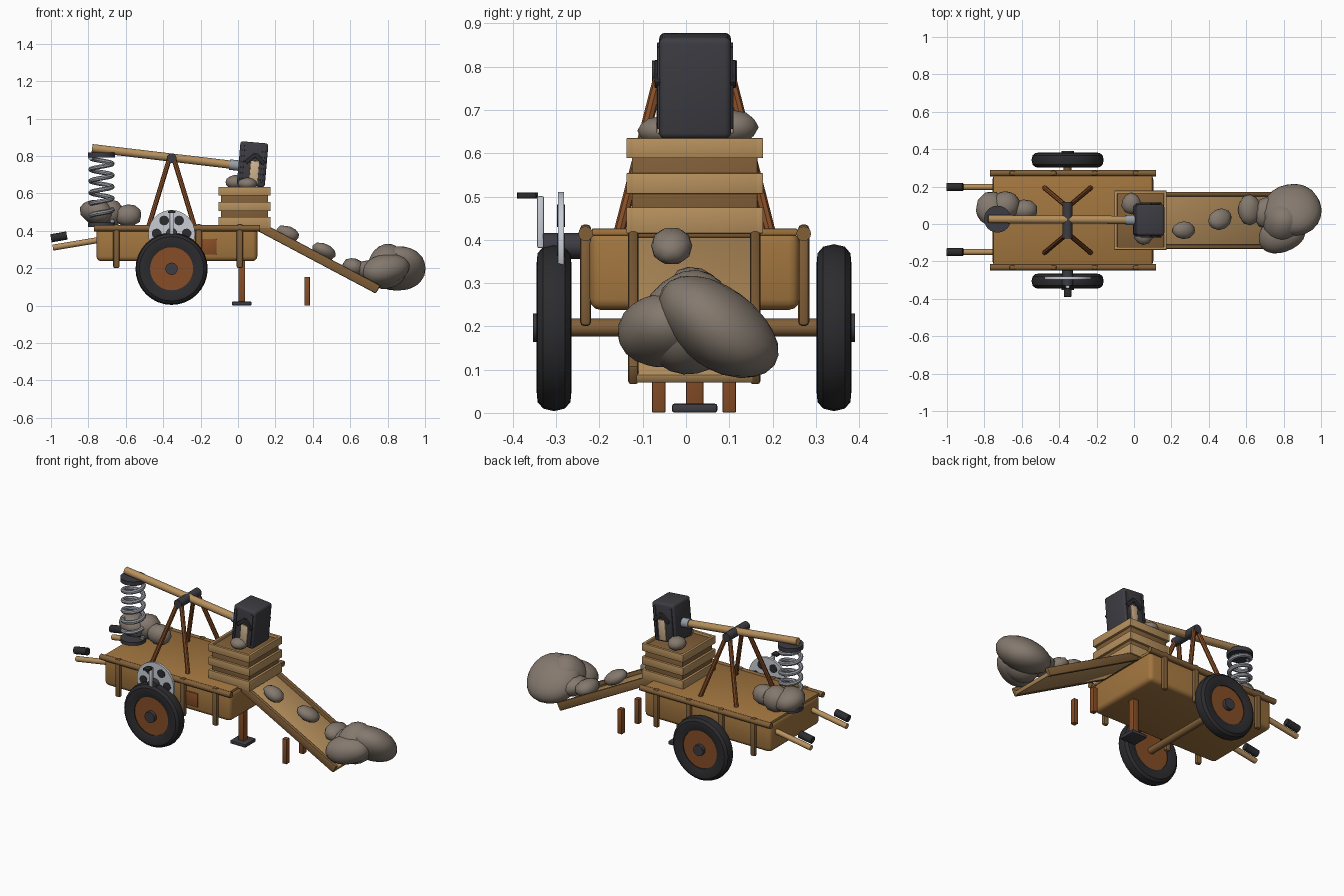
import bpy, bmesh, math, random
from mathutils import Vector, Matrix, Euler

if "Cube" in bpy.data.objects:
    bpy.data.objects.remove(bpy.data.objects["Cube"])

random.seed(4)
CY = 0.02  # centre line of the cart in y


def mat(name, r, g, b):
    m = bpy.data.materials.new(name)
    m.diffuse_color = (r, g, b, 1)
    m.use_nodes = True
    m.node_tree.nodes["Principled BSDF"].inputs["Base Color"].default_value = m.diffuse_color
    return m


WOOD = mat("wood", 0.36, 0.18, 0.05)
LIGHT = mat("light_wood", 0.47, 0.28, 0.11)
BROWN = mat("brown_wood", 0.22, 0.115, 0.04)
RUST = mat("rust", 0.24, 0.075, 0.02)
DARK = mat("dark_iron", 0.045, 0.045, 0.055)
BLACK = mat("rubber", 0.025, 0.025, 0.028)
STEEL = mat("steel", 0.58, 0.61, 0.66)
SPRING = mat("spring_steel", 0.32, 0.34, 0.38)
ROCK = mat("rock", 0.23, 0.19, 0.155)
CREAM = mat("cream", 0.62, 0.45, 0.27)


def finish(name, bm, m):
    bmesh.ops.recalc_face_normals(bm, faces=bm.faces)
    me = bpy.data.meshes.new(name)
    bm.to_mesh(me)
    bm.free()
    me.materials.append(m)
    ob = bpy.data.objects.new(name, me)
    bpy.context.collection.objects.link(ob)
    return ob


def box(name, c, s, m, bev=0.004, rot=(0, 0, 0), seg=2):
    bm = bmesh.new()
    bmesh.ops.create_cube(bm, size=1, matrix=Matrix.Diagonal((*s, 1)))
    if bev:
        bmesh.ops.bevel(bm, geom=bm.edges[:], offset=bev, segments=seg, profile=0.5, affect='EDGES')
    bm.transform(Matrix.Translation(c) @ Euler(rot).to_matrix().to_4x4())
    return finish(name, bm, m)


def rod(name, a, b, r, m, n=12):
    a, b = Vector(a), Vector(b)
    bm = bmesh.new()
    bmesh.ops.create_cone(bm, cap_ends=True, segments=n, radius1=r, radius2=r, depth=(b - a).length)
    q = (b - a).to_track_quat('Z', 'Y').to_matrix().to_4x4()
    bm.transform(Matrix.Translation((a + b) / 2) @ q)
    return finish(name, bm, m)


def rock(name, c, s, rot=(0, 0, 0), rough=0.04):
    bm = bmesh.new()
    bmesh.ops.create_icosphere(bm, subdivisions=3 if max(s) > 0.1 else 2, radius=1)
    ph = [random.uniform(0, 6) for _ in range(3)]
    for v in bm.verts:
        v.co *= 1 + rough * (math.sin(3 * v.co.x + ph[0]) + math.sin(3 * v.co.y + ph[1]) * math.sin(2 * v.co.z + ph[2]))
    bm.transform(Matrix.Translation(c) @ Euler(rot).to_matrix().to_4x4() @ Matrix.Diagonal((*s, 1)))
    return finish(name, bm, ROCK)


def lathe_y(name, profile, c, m, n=32):
    # closed (radius, y) profile spun around the y axis
    bm = bmesh.new()
    rings = []
    for i in range(n):
        a = 2 * math.pi * i / n
        rings.append([bm.verts.new((c[0] + r * math.cos(a), c[1] + y, c[2] + r * math.sin(a))) for r, y in profile])
    k = len(profile)
    for i in range(n):
        for j in range(k):
            A, B = rings[i], rings[(i + 1) % n]
            bm.faces.new((A[j], A[(j + 1) % k], B[(j + 1) % k], B[j]))
    return finish(name, bm, m)


# Cart body, rails and posts
box("cart_body", (-0.327, CY, 0.328), (0.86, 0.485, 0.18), WOOD, 0.025, seg=3)
box("cart_rim", (-0.327, CY, 0.418), (0.85, 0.475, 0.016), WOOD, 0.003)
for side in (-1, 1):
    y = CY + side * 0.252
    rod("side_rail", (-0.77, y, 0.414), (0.118, y, 0.414), 0.017, BROWN)
    for i in range(4):
        x = -0.65 + i * 0.22
        box("side_post", (x, y, 0.318), (0.034, 0.026, 0.235), BROWN, 0.01)
box("side_plate", (-0.16, -0.224, 0.315), (0.09, 0.012, 0.085), RUST)

# Push handles and grips
for y in (-0.15, 0.198):
    rod("push_handle", (-0.99, y, 0.31), (-0.72, y, 0.355), 0.016, LIGHT)
    rod("handle_grip", (-1.0, y, 0.36), (-0.915, y, 0.375), 0.022, BLACK)

# Wheels and axle
WX, WZ = -0.355, 0.197
TIRE = [(0.115, -0.03), (0.15, -0.04), (0.172, -0.038), (0.187, -0.025), (0.193, 0),
        (0.187, 0.025), (0.172, 0.038), (0.15, 0.04), (0.115, 0.03)]
for y, out in ((-0.305, -1), (0.342, 1)):
    lathe_y("tire", TIRE, (WX, y, WZ), BLACK)
    rod("wheel_disc", (WX, y - 0.025, WZ), (WX, y + 0.025, WZ), 0.118, RUST, 32)
    rod("wheel_hub", (WX, y, WZ), (WX, y + out * 0.048, WZ), 0.033, DARK, 16)
rod("axle", (WX, -0.32, WZ), (WX, 0.36, WZ), 0.021, BROWN)

# Crank disc with dark spots, arm and handle
KZ = 0.386
rod("crank_disc", (WX, -0.296, KZ), (WX, -0.282, KZ), 0.125, STEEL, 32)
for i in range(6):
    a = math.radians(60 * i)
    x, z = WX + 0.08 * math.cos(a), KZ + 0.08 * math.sin(a)
    rod("disc_spot", (x, -0.298, z), (x, -0.28, z), 0.026, BLACK, 14)
rod("crank_shaft", (WX, -0.33, KZ), (WX, -0.22, KZ), 0.03, DARK, 16)
box("crank_arm", (WX, -0.336, KZ + 0.055), (0.022, 0.016, 0.12), STEEL)
rod("crank_handle", (WX, -0.39, KZ + 0.116), (WX, -0.342, KZ + 0.116), 0.007, BLACK)
box("crank_grip", (WX, -0.368, KZ + 0.116), (0.04, 0.044, 0.014), BLACK)

# Pivot frame
for sx in (-1, 1):
    for sy in (-1, 1):
        rod("frame_leg", (WX + sx * 0.125, CY + sy * 0.175, 0.415),
            (WX + sx * 0.012, CY + sy * 0.08, 0.785), 0.013, RUST, 8)
rod("pivot_bar", (WX, -0.078, 0.788), (WX, 0.118, 0.788), 0.026, DARK, 16)

# Beam with collar
rod("beam", (-0.78, 0.026, 0.842), (0.01, 0.022, 0.748), 0.022, LIGHT, 14)
rod("beam_collar", (-0.045, 0.022, 0.754), (0.02, 0.022, 0.747), 0.028, SPRING, 14)

# Hammer head with side chevrons and straps
T = math.radians(5)
HC = Vector((0.078, 0.021, 0.756))
HR = Euler((0, T, 0)).to_matrix()
box("hammer_head", HC, (0.15, 0.166, 0.235), DARK, 0.014, (0, T, 0), 3)
for side in (-1, 1):
    def at(x, z, d): return HC + HR @ Vector((x, side * d, z))
    box("head_strap", at(0.012, -0.045, 0.083), (0.046, 0.012, 0.125), CREAM, 0.003, (0, T, 0))
    for k in (-1, 1):
        box("head_chevron", at(0.012 + k * 0.024, 0.03, 0.086), (0.07, 0.016, 0.022), BLACK, 0.003, (0, T + k * 0.75, 0))
        box("head_strip", at(k * 0.055, -0.0, 0.084), (0.014, 0.008, 0.19), DARK, 0.002, (0, T, 0))

# Coil spring between two plates
SX, SY = -0.73, 0.026
cu = bpy.data.curves.new("coil_spring", 'CURVE')
cu.dimensions = '3D'
cu.bevel_depth = 0.0125
cu.bevel_resolution = 2
cu.use_fill_caps = True
N, TURNS = 110, 5.5
sp = cu.splines.new('POLY')
sp.points.add(N)
for i, p in enumerate(sp.points):
    a = 2 * math.pi * TURNS * i / N
    p.co = (SX + 0.058 * math.cos(a), SY + 0.058 * math.sin(a), 0.45 + 0.34 * i / N, 1)
cu.materials.append(SPRING)
coil = bpy.data.objects.new("coil_spring", cu)
bpy.context.collection.objects.link(coil)
coil.select_set(True)
bpy.context.view_layer.objects.active = coil
bpy.ops.object.convert(target='MESH')
rod("spring_top_plate", (SX, SY, 0.793), (SX, SY, 0.818), 0.072, DARK, 24)
rod("spring_base_plate", (SX, SY, 0.42), (SX, SY, 0.445), 0.072, DARK, 24)

# Slatted crate
KX, KY = 0.035, 0.02
box("crate_core", (KX, KY, 0.513), (0.252, 0.29, 0.215), BROWN, 0.002)
for z, h in ((0.445, 0.06), (0.53, 0.048), (0.612, 0.046)):
    for s in (-1, 1):
        box("crate_slat_side", (KX, KY + s * 0.15, z), (0.28, 0.016, h), LIGHT, 0.002)
        box("crate_slat_end", (KX + s * 0.132, KY, z), (0.016, 0.316, h), LIGHT, 0.002)

# Chute with side boards
A, B = Vector((0.115, 0, 0.412)), Vector((0.745, 0, 0.078))
D = B - A
ang = math.atan2(-D.z, D.x)
M = (A + B) / 2
box("chute_floor", (M.x, CY, M.z), (D.length, 0.27, 0.022), LIGHT, 0.004, (0, ang, 0))
for y in (-0.122, 0.16):
    box("chute_side", (M.x + 0.004, y, M.z + 0.008), (D.length, 0.024, 0.05), BROWN, 0.007, (0, ang, 0))

# Support legs and foot
for y in (-0.063, 0.1):
    box("chute_leg", (0.37, y, 0.077), (0.028, 0.031, 0.152), RUST, 0.002)
box("stand_leg", (0.02, CY, 0.13), (0.036, 0.04, 0.24), RUST, 0.002)
box("stand_foot", (0.02, CY, 0.011), (0.105, 0.105, 0.021), DARK, 0.006)

# Rocks on the cart, the crate, the chute and in the pile
rock("cart_rock", (-0.755, 0.075, 0.5), (0.095, 0.1, 0.065), (0, 0.3, 0.4))
rock("cart_rock", (-0.69, 0.1, 0.495), (0.085, 0.075, 0.075), (0.2, 0, 0))
rock("cart_rock", (-0.59, 0.075, 0.482), (0.072, 0.06, 0.062))
rock("crate_rock", (-0.015, 0.11, 0.66), (0.055, 0.056, 0.038))
rock("crate_rock", (0.05, -0.06, 0.652), (0.055, 0.052, 0.032))
rock("chute_rock", (0.265, -0.033, 0.387), (0.062, 0.051, 0.04), (0, 0.4, 0))
rock("chute_rock", (0.46, 0.025, 0.292), (0.066, 0.06, 0.04), (0, 0.45, 0.5))
rock("chute_rock", (0.62, 0.075, 0.205), (0.062, 0.088, 0.05), (0, 0.3, 0))
rock("pile_rock", (0.845, 0.075, 0.198), (0.155, 0.16, 0.095), (-0.6, 0, 0), 0.03)
rock("pile_rock", (0.79, -0.055, 0.192), (0.125, 0.098, 0.085), (0, -0.2, 0.3))
rock("pile_rock", (0.8, 0.01, 0.205), (0.11, 0.11, 0.12), (0, 0.3, 0))
rock("pile_rock", (0.715, 0.06, 0.185), (0.08, 0.09, 0.06), (0, 0.3, 0))

# Smooth shading with sharp edges kept
bpy.ops.object.select_all(action='SELECT')
bpy.ops.object.shade_smooth_by_angle(angle=math.radians(35))
